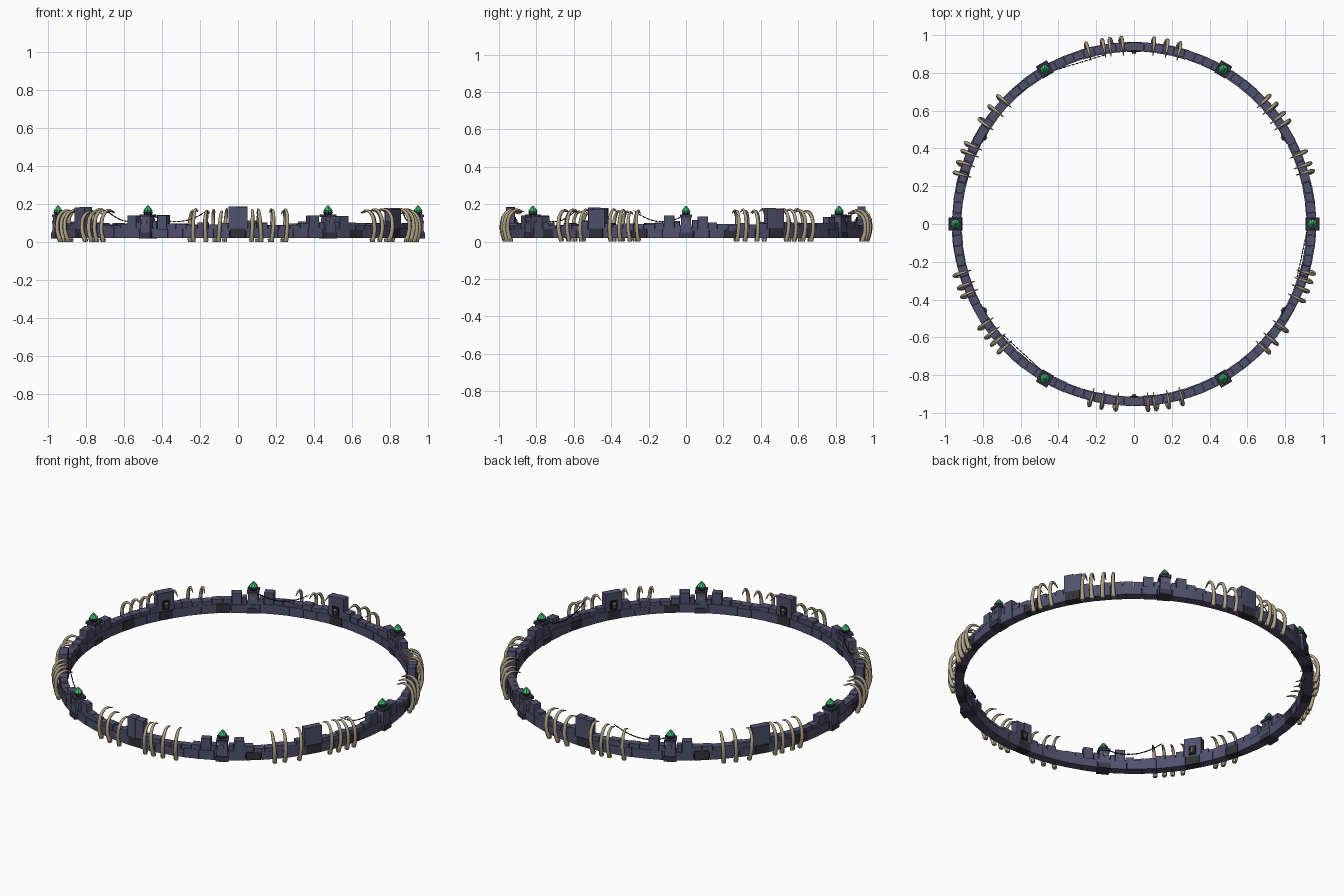
import bpy, bmesh, math, random
from mathutils import Vector, Matrix

random.seed(7)
cube = bpy.data.objects.get("Cube")
if cube:
    bpy.data.objects.remove(cube, do_unlink=True)


def material(name, rgb):
    m = bpy.data.materials.new(name)
    m.use_nodes = True
    m.diffuse_color = (*rgb, 1)
    m.node_tree.nodes["Principled BSDF"].inputs["Base Color"].default_value = (*rgb, 1)
    return m


STONE = material("slate stone", (0.085, 0.082, 0.155))
DARK = material("dark stone", (0.03, 0.03, 0.04))
TRIM = material("pillar trim", (0.04, 0.038, 0.07))
BONE = material("old bone", (0.43, 0.37, 0.245))
SKULL = material("tarnished bone", (0.2, 0.17, 0.12))
GEM = material("green crystal", (0.05, 0.5, 0.16))
IRON = material("black iron", (0.012, 0.012, 0.015))


def polar(r, deg, z):
    a = math.radians(deg)
    return Vector((r * math.cos(a), r * math.sin(a), z))


def frame(r, deg, z=0):
    """Local x points outward, y runs along the ring."""
    return Matrix.Translation(polar(r, deg, z)) @ Matrix.Rotation(math.radians(deg), 4, 'Z')


def finish(bm, name, mats):
    bmesh.ops.recalc_face_normals(bm, faces=bm.faces)
    me = bpy.data.meshes.new(name)
    bm.to_mesh(me)
    bm.free()
    for m in mats:
        me.materials.append(m)
    ob = bpy.data.objects.new(name, me)
    bpy.context.collection.objects.link(ob)


def paint(verts, index):
    for f in {f for v in verts for f in v.link_faces}:
        f.material_index = index


def arc_block(bm, a0, a1, r0, r1, z0, z1, index=0):
    """A stone that follows the ring."""
    vs = [bm.verts.new(polar(r, a, z)) for z in (z0, z1)
          for a, r in ((a0, r0), (a0, r1), (a1, r1), (a1, r0))]
    for q in ((0, 1, 2, 3), (4, 5, 6, 7), (0, 1, 5, 4), (1, 2, 6, 5), (2, 3, 7, 6), (3, 0, 4, 7)):
        bm.faces.new([vs[i] for i in q]).material_index = index


def box(bm, mat, centre, size, index=0):
    m = mat @ Matrix.Translation(centre) @ Matrix.Diagonal((*size, 1))
    paint(bmesh.ops.create_cube(bm, size=1, matrix=m)["verts"], index)


def frustum(bm, mat, sides, r0, r1, z0, z1, index=0):
    m = mat @ Matrix.Translation((0, 0, (z0 + z1) / 2)) @ Matrix.Rotation(math.pi / sides, 4, 'Z')
    vs = bmesh.ops.create_cone(bm, cap_ends=True, segments=sides, radius1=r0, radius2=r1,
                               depth=z1 - z0, matrix=m)["verts"]
    paint(vs, index)


def tube(name, points, radii, bevel, mat):
    cu = bpy.data.curves.new(name, 'CURVE')
    cu.dimensions = '3D'
    cu.bevel_depth = bevel
    cu.bevel_resolution = 1
    cu.resolution_u = 3
    cu.use_fill_caps = True
    pts = cu.splines.new('BEZIER').bezier_points
    pts.add(len(points) - 1)
    for p, co, r in zip(pts, points, radii):
        p.co = co
        p.radius = r
        p.handle_left_type = p.handle_right_type = 'AUTO'
    cu.materials.append(mat)
    bpy.context.collection.objects.link(bpy.data.objects.new(name, cu))


# Base course: ring of long stones, a few of them dark
DARK_STONES = (15, 130, 165, 195, 310, 345)
bm = bmesh.new()
for a in range(0, 360, 5):
    dark = a % 60 == 30 or a in DARK_STONES
    bulge = random.uniform(0, 0.003)
    arc_block(bm, a - 2.5, a + 2.4, 0.914 - bulge, 0.963 + bulge, 0.02,
              random.uniform(0.066, 0.076), int(dark))
finish(bm, "base_course", [STONE, DARK])

# Upper course: tall at the midpoints, stepped beside the pillars, low against them
STEPS = ((3.2, 0.18), (6, 0.105), (20, 0.094), (23, 0.102), (26.4, 0.135), (28, 0.11), (30, 0.08))
bm = bmesh.new()
for sector in range(6):
    mid = 30 + 60 * sector
    for side in (-1, 1):
        start = 0
        for end, height in STEPS:
            count = max(1, round((end - start) / 3.2))
            for k in range(count):
                a0 = mid + side * (start + (end - start) * k / count)
                a1 = mid + side * (start + (end - start) * (k + 0.95) / count)
                top = height + random.uniform(-0.008, 0.008)
                bulge = random.uniform(-0.003, 0.002)
                arc_block(bm, a0, a1, 0.917 - bulge, 0.961 + bulge, 0.06, top)
            start = end
finish(bm, "upper_course", [STONE])

# Six pillars with crystals
for i in range(6):
    bm = bmesh.new()
    m = frame(0.945, i * 60)
    box(bm, m, (0, 0, 0.034), (0.074, 0.068, 0.03), 1)
    frustum(bm, m, 4, 0.044, 0.036, 0.049, 0.13)
    box(bm, m, (0, 0, 0.137), (0.064, 0.064, 0.014), 1)
    frustum(bm, m, 8, 0.019, 0.027, 0.144, 0.157, 1)
    for side in (-1, 1):
        box(bm, m, (side * 0.0275, 0, 0.105), (0.008, 0.012, 0.016), 2)
    finish(bm, "pillar", [STONE, TRIM, SKULL])

    bm = bmesh.new()
    frustum(bm, m, 8, 0.02, 0.025, 0.156, 0.165)
    frustum(bm, m, 8, 0.025, 0.004, 0.165, 0.191)
    finish(bm, "crystal", [GEM])

# Skull plaques on the inner face at the midpoints
for i in range(6):
    bm = bmesh.new()
    m = frame(0.914, 30 + 60 * i, 0.105)
    box(bm, m, (0, 0, 0), (0.009, 0.04, 0.052), 0)
    head = m @ Matrix.Translation((-0.005, 0, 0.005)) @ Matrix.Diagonal((0.6, 1, 1, 1))
    paint(bmesh.ops.create_icosphere(bm, subdivisions=2, radius=0.013, matrix=head)["verts"], 1)
    box(bm, m, (-0.007, 0, -0.011), (0.009, 0.013, 0.012), 1)
    for side in (-1, 1):
        box(bm, m, (-0.0105, side * 0.0055, 0.004), (0.006, 0.006, 0.006), 0)
    finish(bm, "skull_plaque", [IRON, SKULL])

# Curved ribs clasping the wall from outside
RIB = ((0.971, 0.005), (0.986, 0.05), (0.988, 0.1), (0.975, 0.144), (0.941, 0.17), (0.895, 0.158))
TAPER = (1.15, 1, 0.95, 0.85, 0.65, 0.2)
RIB_ANGLES = (16.3, 19, 23, 33.5, 36.6, 40, 43.5,
              76, 80, 84, 94.2, 97.2, 100, 105,
              137, 141, 145.5, 154.5, 157, 161, 164,
              196.3, 200.5, 203.3, 214.4, 217.7, 220.3, 223.3,
              256, 260, 264, 274.2, 277.2, 280.5, 285,
              316.7, 320, 324.8, 335.5, 338.7, 342, 344.8)
for a in RIB_ANGLES:
    lean = random.uniform(-0.8, 0.8)
    tall = random.uniform(0.92, 1.02)
    path = [polar(r, a + lean * z / 0.17, z * tall) for r, z in RIB]
    tube("rib", path, TAPER, 0.011, BONE)
    bm = bmesh.new()
    frustum(bm, frame(0.971, a), 6, 0.012, 0.014, 0, 0.016)
    finish(bm, "rib_foot", [BONE])

# Sagging chains from three pillars, links turned by quarter steps
for a0, a1 in ((118, 100), (-2, -18), (238, 220.5)):
    p0, p1 = polar(0.918, a0, 0.13), polar(0.908, a1, 0.168)
    n = 24
    path = [p0.lerp(p1, k / n) - Vector((0, 0, 0.16 * k / n * (1 - k / n))) for k in range(n + 1)]
    bm = bmesh.new()
    for k in range(n):
        d = path[k + 1] - path[k]
        m = Matrix.Translation((path[k] + path[k + 1]) / 2) @ d.to_track_quat('X', 'Z').to_matrix().to_4x4()
        box(bm, m, (0, 0, 0), (0.014, 0.006, 0.002) if k % 2 else (0.014, 0.002, 0.006))
    finish(bm, "chain", [IRON])
